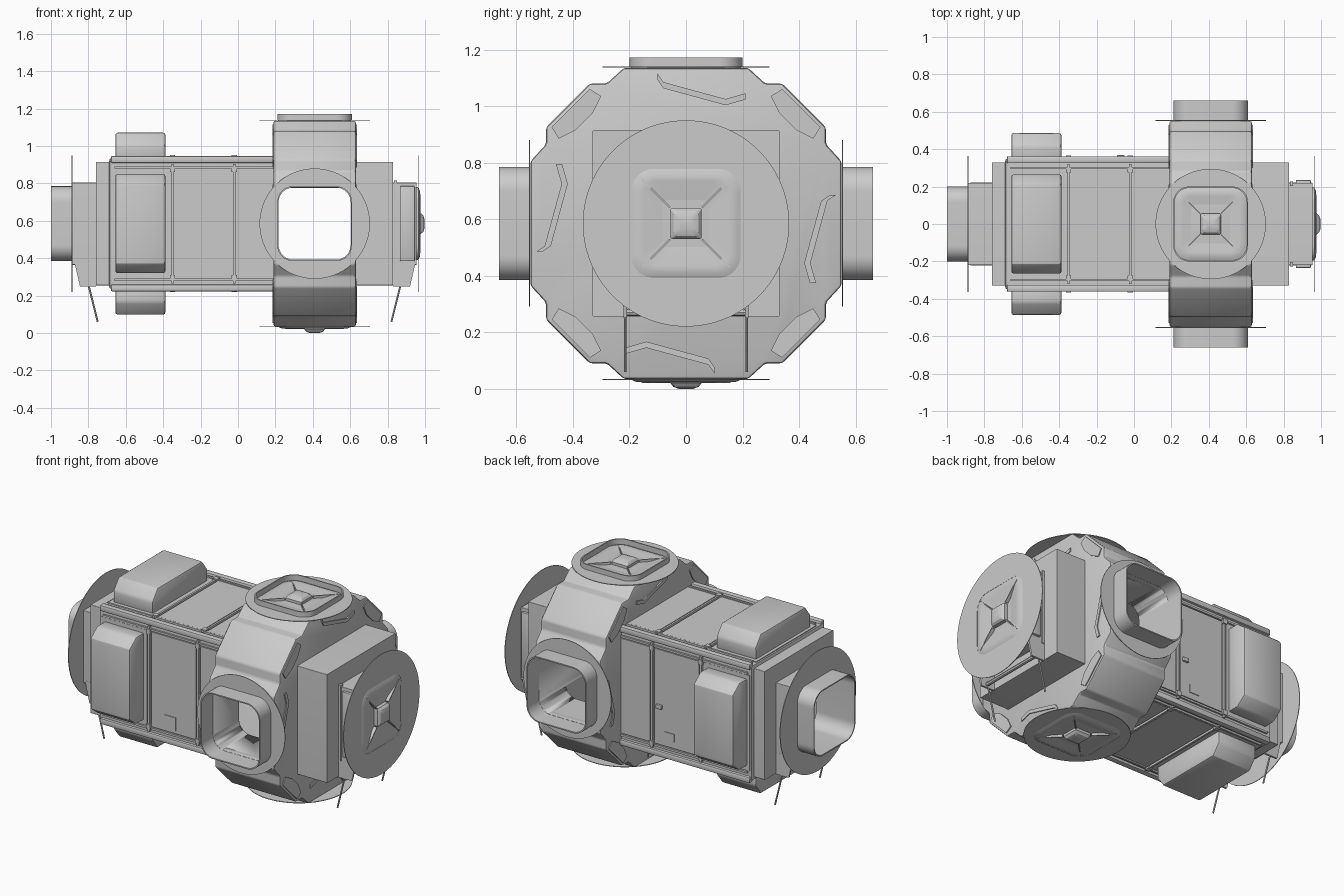
import bpy, bmesh, math
from mathutils import Matrix, Vector

if "Cube" in bpy.data.objects:
    bpy.data.objects.remove(bpy.data.objects["Cube"], do_unlink=True)

CZ = 0.585      # height of the long axis
HUB_X = 0.41    # centre of the docking hub
AXIS = Matrix.Translation((0, 0, CZ))

grey = bpy.data.materials.new("hull grey")
grey.use_nodes = True
grey.diffuse_color = (0.6, 0.6, 0.6, 1)
grey.node_tree.nodes["Principled BSDF"].inputs["Base Color"].default_value = (0.6, 0.6, 0.6, 1)


def finish(name, bm, matrix, bevel=0):
    bmesh.ops.recalc_face_normals(bm, faces=bm.faces)
    if bevel:
        sharp = [e for e in bm.edges if e.calc_face_angle(0) > 0.4]
        bmesh.ops.bevel(bm, geom=sharp, offset=bevel, segments=2, profile=0.5,
                        affect='EDGES', clamp_overlap=True)
    bm.transform(matrix)
    mesh = bpy.data.meshes.new(name)
    bm.to_mesh(mesh)
    bm.free()
    mesh.materials.append(grey)
    ob = bpy.data.objects.new(name, mesh)
    bpy.context.collection.objects.link(ob)
    bpy.ops.object.select_all(action='DESELECT')
    ob.select_set(True)
    bpy.context.view_layer.objects.active = ob
    bpy.ops.object.shade_smooth_by_angle(angle=math.radians(28))
    return ob


def rounded(half, corner, z):
    """Rounded square loop of 64 points."""
    pts = []
    for k in range(4):
        mid = math.pi / 4 + k * math.pi / 2
        c = Vector((math.cos(mid), math.sin(mid), 0)) * (half - corner) * math.sqrt(2)
        for j in range(16):
            a = k * math.pi / 2 + j / 15 * math.pi / 2
            pts.append(c + Vector((math.cos(a) * corner, math.sin(a) * corner, z)))
    return pts


def circle(r, z):
    angles = [(i + 0.5) / 64 * math.tau for i in range(64)]
    return [Vector((math.cos(a) * r, math.sin(a) * r, z)) for a in angles]


def loft(name, loops, matrix, closed=True):
    """Skin a list of loops; closed joins last to first, otherwise both ends are capped."""
    bm = bmesh.new()
    rings = [[bm.verts.new(p) for p in loop] for loop in loops]
    n = len(rings[0])
    pairs = list(zip(rings, rings[1:])) + ([(rings[-1], rings[0])] if closed else [])
    for a, b in pairs:
        for i in range(n):
            bm.faces.new((a[i], a[(i + 1) % n], b[(i + 1) % n], b[i]))
    if not closed:
        bm.faces.new(rings[0])
        bm.faces.new(rings[-1])
    return finish(name, bm, matrix)


def prism(name, pts, x0, x1, matrix=AXIS, bevel=0):
    """Extrude a (y, z) outline along x."""
    bm = bmesh.new()
    a, b = ([bm.verts.new((x, y, z)) for y, z in pts] for x in (x0, x1))
    n = len(pts)
    for i in range(n):
        bm.faces.new((a[i], a[(i + 1) % n], b[(i + 1) % n], b[i]))
    bm.faces.new(a)
    bm.faces.new(b)
    return finish(name, bm, matrix, bevel)


def box(name, x0, x1, y0, y1, z0, z1, matrix=AXIS, bevel=0):
    return prism(name, [(y0, z0), (y1, z0), (y1, z1), (y0, z1)], x0, x1, matrix, bevel)


def cut(ob, cutter):
    mod = ob.modifiers.new("cut", 'BOOLEAN')
    mod.operation, mod.solver, mod.object = 'DIFFERENCE', 'EXACT', cutter
    bpy.context.view_layer.objects.active = ob
    bpy.ops.object.modifier_apply(modifier=mod.name)
    bpy.data.objects.remove(cutter, do_unlink=True)


def facing(centre, direction):
    return Matrix.Translation(centre) @ Vector(direction).to_track_quat('Z', 'Y').to_matrix().to_4x4()


def rod(name, a, b, r):
    a, b = Vector(a), Vector(b)
    bm = bmesh.new()
    bmesh.ops.create_cone(bm, cap_ends=True, segments=8, radius1=r, radius2=r, depth=(b - a).length)
    finish(name, bm, facing((a + b) / 2, b - a))


def square(half, z):
    return rounded(half, 0.004, z)


# Main hull: hollow body, end step and collar in one skin
left = facing((0, 0, CZ), (-1, 0, 0))
loft("main_hull", [square(0.22, 0.885), square(0.22, 0.76), square(0.33, 0.76), square(0.33, 0.69),
                   square(0.347, 0.685), square(0.347, -0.2), square(0.3, -0.2), square(0.3, 0.74),
                   rounded(0.193, 0.08, 0.74), rounded(0.193, 0.08, 0.885)], left)

# Far end block and collar
right = facing((0, 0, CZ), (1, 0, 0))
loft("end_block", [square(0.33, 0.62), square(0.33, 0.83), square(0.22, 0.83), square(0.22, 0.955)],
     right, closed=False)

# Docking hub: stepped octagon, hollowed and pierced front to back
quarter = [(0.22, 0.55), (0.28, 0.495), (0.34, 0.495), (0.495, 0.34), (0.495, 0.28), (0.55, 0.22)]
outline = []
for k in range(4):
    for y, z in quarter:
        outline.append((y, z))
    quarter = [(z, -y) for y, z in quarter]
hub = prism("docking_hub", outline, 0.19, 0.63, bevel=0.01)
cut(hub, box("hub_cavity", 0.1, 0.6, -0.3, 0.3, -0.3, 0.3))
cut(hub, loft("port_tunnel", [rounded(0.193, 0.08, -0.7), rounded(0.193, 0.08, 0.7)],
              facing((HUB_X, 0, CZ), (0, -1, 0)), closed=False))


# Docking ports: flange, optional tube, optional petal hatch
def port(name, centre, direction, radius, tube, hatch):
    m = facing(centre, direction)
    loft(name + "_flange", [rounded(0.193, 0.08, 0.004), circle(radius, 0.004),
                            circle(radius, 0), rounded(0.193, 0.08, 0)], m)
    if tube:
        loft(name + "_tube", [rounded(0.2, 0.085, 0), rounded(0.2, 0.085, tube),
                              rounded(0.193, 0.08, tube), rounded(0.193, 0.08, 0)], m)
    if hatch:
        loft(name + "_hatch", [rounded(0.195, 0.08, -0.02), rounded(0.195, 0.08, 0.002),
                               rounded(0.175, 0.07, 0.011), rounded(0.15, 0.05, 0.012),
                               rounded(0.055, 0.01, -0.015)], m, closed=False)
        loft(name + "_knob", [rounded(0.055, 0.008, -0.02), rounded(0.055, 0.008, 0.015),
                              rounded(0.045, 0.012, 0.028), rounded(0.025, 0.012, 0.035)],
             m, closed=False)
        for k in range(4):
            spin = m @ Matrix.Rotation(math.pi / 4 + k * math.pi / 2, 4, 'Z')
            box(name + "_petal_seam", 0.08, 0.22, -0.003, 0.003, -0.01, 0.014, spin)


port("left_end_port", (-0.885, 0, CZ), (-1, 0, 0), 0.365, 0.115, False)
port("right_end_port", (0.962, 0, CZ), (1, 0, 0), 0.365, 0, True)
port("front_port", (HUB_X, -0.551, CZ), (0, -1, 0), 0.295, 0.11, False)
port("back_port", (HUB_X, 0.551, CZ), (0, 1, 0), 0.295, 0.11, False)
port("top_port", (HUB_X, 0, CZ + 0.551), (0, 0, 1), 0.295, 0.036, True)
port("bottom_port", (HUB_X, 0, 0.035), (0, 0, -1), 0.295, 0, True)

# Details repeated on the four sides
pod = [(-0.265, 0.34), (-0.265, 0.42), (-0.215, 0.486), (0.215, 0.486), (0.265, 0.42), (0.265, 0.34)]
corner = [(0.30, 0.45), (0.34, 0.475), (0.475, 0.34), (0.45, 0.30), (0.39, 0.33), (0.33, 0.39)]
groove = [(-0.10, 0.53), (-0.08, 0.50), (0.14, 0.44), (0.21, 0.46)]
for k in range(4):
    side = AXIS @ Matrix.Rotation(k * math.pi / 2, 4, 'X')
    # Corner rail and its thin lip
    box("corner_rail", -0.68, 0.2, 0.325, 0.362, 0.325, 0.362, side, 0.008)
    for s in (-1, 1):
        box("rail_lip", -0.66, 0.2, s * 0.30 - 0.006, s * 0.30 + 0.006, 0.34, 0.358, side)
    # Skin panels and posts
    box("pod_base_panel", -0.675, -0.365, -0.29, 0.29, 0.34, 0.352, side)
    box("middle_panel", -0.335, -0.035, -0.288, 0.288, 0.34, 0.355, side)
    box("hub_panel", -0.005, 0.2, -0.288, 0.288, 0.34, 0.355, side)
    for x in (-0.35, -0.02):
        box("panel_post", x - 0.006, x + 0.006, -0.32, 0.32, 0.34, 0.36, side)
        for s in (-1, 1):
            box("post_clamp", x - 0.014, x + 0.014, s * 0.29 - 0.015, s * 0.29 + 0.015, 0.34, 0.366, side)
    # Equipment pod
    prism("equipment_pod", pod, -0.656, -0.388, side, 0.012)
    # Hub side plates and conduits on both faces
    for x0, x1 in ((0.184, 0.192), (0.628, 0.636)):
        prism("hub_corner_plate", corner, x0, x1, side)
        upper = groove + [(y, z - 0.022) for y, z in reversed(groove)]
        prism("hub_conduit", upper, x0, x1, side)
    # Raised edges beside each port
    for s in (-1, 1):
        box("hub_port_pad", 0.2, 0.62, s * 0.205 - 0.014, s * 0.205 + 0.014, 0.51, 0.55, side, 0.005)

# Door latch and hatch plate on the back and front skins
box("back_latch", -0.09, -0.05, 0.35, 0.368, -0.07, -0.045, bevel=0.004)
box("back_access_plate", -0.17, -0.1, 0.35, 0.359, -0.25, -0.2)
box("front_access_plate", -0.25, -0.17, -0.359, -0.35, -0.27, -0.19)

# Whip aerials, brackets and grips at both ends
for s in (-1, 1):
    y = s * 0.215
    rod("left_aerial", (-0.80, y, 0.26), (-0.75, y, 0.06), 0.005)
    rod("right_aerial", (0.87, y, 0.26), (0.82, y, 0.06), 0.005)
    for x0, x1, sign in ((0.76, 0.875, -1), (0.83, 0.95, 1)):
        bm = bmesh.new()
        tri = [(x0, 0.38), (x1, 0.38), (x1 - 0.03, 0.25), (x0, 0.25)]
        f = bm.faces.new([bm.verts.new((sign * x, y - 0.006, z)) for x, z in tri])
        ext = bmesh.ops.extrude_face_region(bm, geom=[f])["geom"]
        bmesh.ops.translate(bm, vec=(0, 0.012, 0), verts=[v for v in ext if isinstance(v, bmesh.types.BMVert)])
        finish("aerial_bracket", bm, Matrix())
    box("side_grip", 0.865, 0.945, y - 0.02, y + 0.02, -0.2, 0.2, bevel=0.005)
    box("collar_lip", 0.835, 0.85, y - 0.012, y + 0.012, -0.23, 0.23)
rod("lower_crossbar", (0.88, -0.22, 0.27), (0.88, 0.22, 0.27), 0.012)
